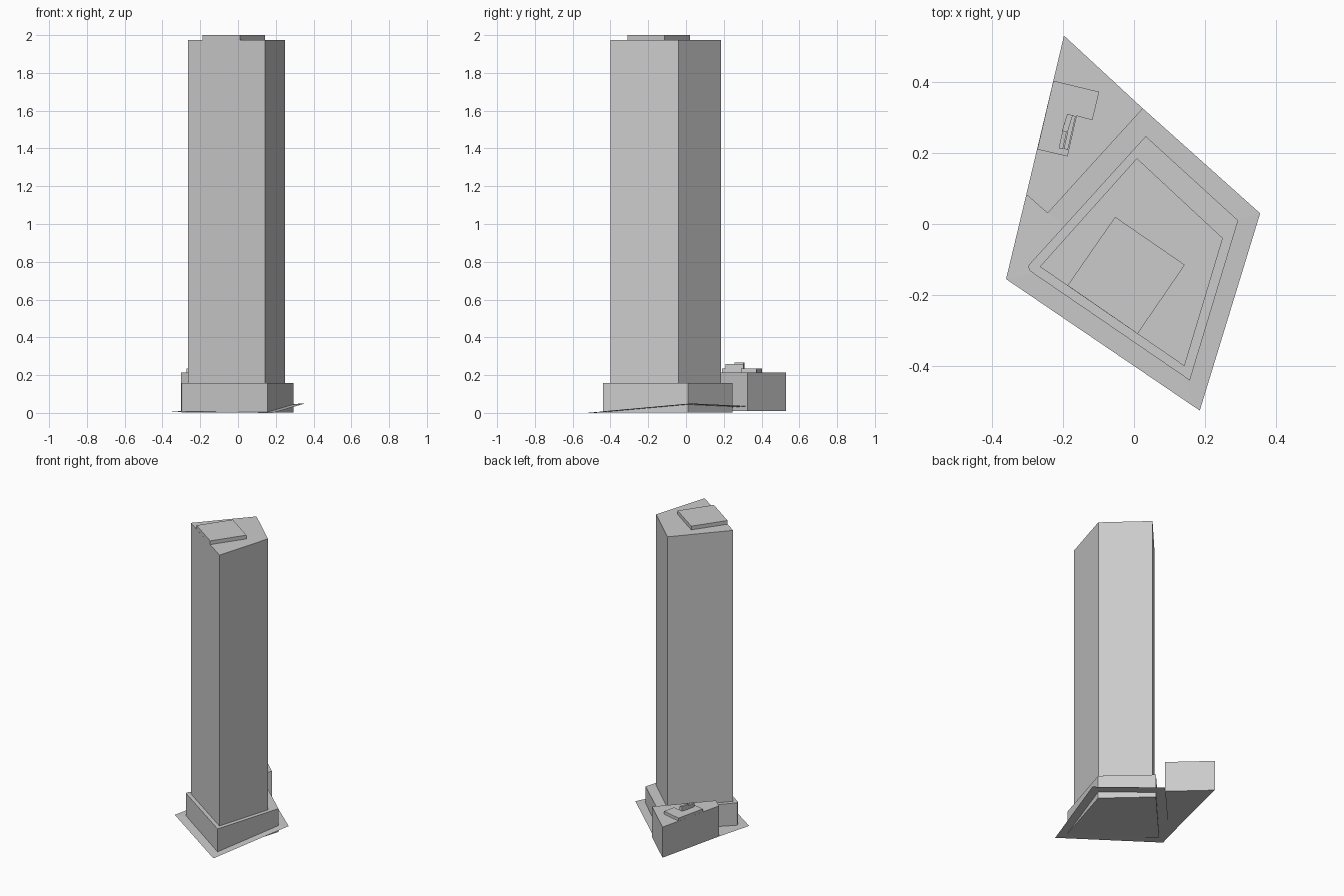
import bpy, bmesh
from mathutils import Vector

if "Cube" in bpy.data.objects:
    bpy.data.objects.remove(bpy.data.objects["Cube"], do_unlink=True)

# One concrete grey for every part
grey = bpy.data.materials.new("concrete_grey")
grey.use_nodes = True
colour = (0.6, 0.6, 0.6, 1)
grey.diffuse_color = colour
grey.node_tree.nodes["Principled BSDF"].inputs["Base Color"].default_value = colour


def finish(name, bm):
    mesh = bpy.data.meshes.new(name)
    bm.to_mesh(mesh)
    bm.free()
    mesh.materials.append(grey)
    obj = bpy.data.objects.new(name, mesh)
    bpy.context.collection.objects.link(obj)
    return obj


def prism(name, outline, bottom, top):
    """Extrude a plan outline between two heights."""
    bm = bmesh.new()
    base = bm.faces.new([bm.verts.new((x, y, bottom)) for x, y in outline])
    new = bmesh.ops.extrude_face_region(bm, geom=[base], use_keep_orig=True)["geom"]
    bmesh.ops.translate(bm, vec=(0, 0, top - bottom),
                        verts=[v for v in new if isinstance(v, bmesh.types.BMVert)])
    bmesh.ops.recalc_face_normals(bm, faces=bm.faces)
    return finish(name, bm)


def bar(name, start, end, width, bottom, top):
    """A straight box laid along a plan line."""
    a, b = Vector(start), Vector(end)
    side = (b - a).normalized().orthogonal() * width / 2
    return prism(name, [a - side, b - side, b + side, a + side], bottom, top)


# Sloping site sheet, fanned from a point hidden inside the podium
rim = [(-0.36, -0.155, 0.005), (0.185, -0.525, 0), (0.355, 0.03, 0.05),
       (0.025, 0.325, 0.036), (-0.243, 0.03, 0.012), (-0.303, 0.083, 0.01)]
bm = bmesh.new()
centre = bm.verts.new((-0.05, -0.1, 0.015))
ring = [bm.verts.new(p) for p in rim]
for i, v in enumerate(ring):
    bm.faces.new((centre, v, ring[(i + 1) % len(ring)]))
finish("site_ground", bm)

# Podium, tower and roof plant
prism("podium", [(-0.293, -0.132), (0.157, -0.44), (0.293, 0.01),
                 (0.033, 0.247), (-0.293, -0.112), (-0.298, -0.12)], 0.002, 0.158)
prism("tower", [(-0.265, -0.12), (0.142, -0.4), (0.25, -0.04), (0.008, 0.185)],
      0.158, 1.975)
prism("tower_roof_plant", [(-0.187, -0.173), (0.01, -0.309), (0.143, -0.115),
                           (-0.053, 0.02)], 1.975, 2.0)

# Low annex behind the tower with its raised roof
prism("annex", [(-0.197, 0.53), (-0.303, 0.083), (-0.243, 0.03), (0.025, 0.325)],
      0.01, 0.215)
prism("annex_raised_roof", [(-0.227, 0.403), (-0.272, 0.21), (-0.187, 0.19),
                            (-0.161, 0.304), (-0.117, 0.292), (-0.098, 0.372)],
      0.215, 0.235)

# Rooftop equipment: long ducts and a taller unit
bar("roof_duct_outer", (-0.192, 0.21), (-0.17, 0.305), 0.012, 0.235, 0.258)
bar("roof_duct_inner", (-0.206, 0.212), (-0.190, 0.285), 0.012, 0.235, 0.258)
bar("roof_unit", (-0.195, 0.26), (-0.18, 0.308), 0.016, 0.235, 0.266)
